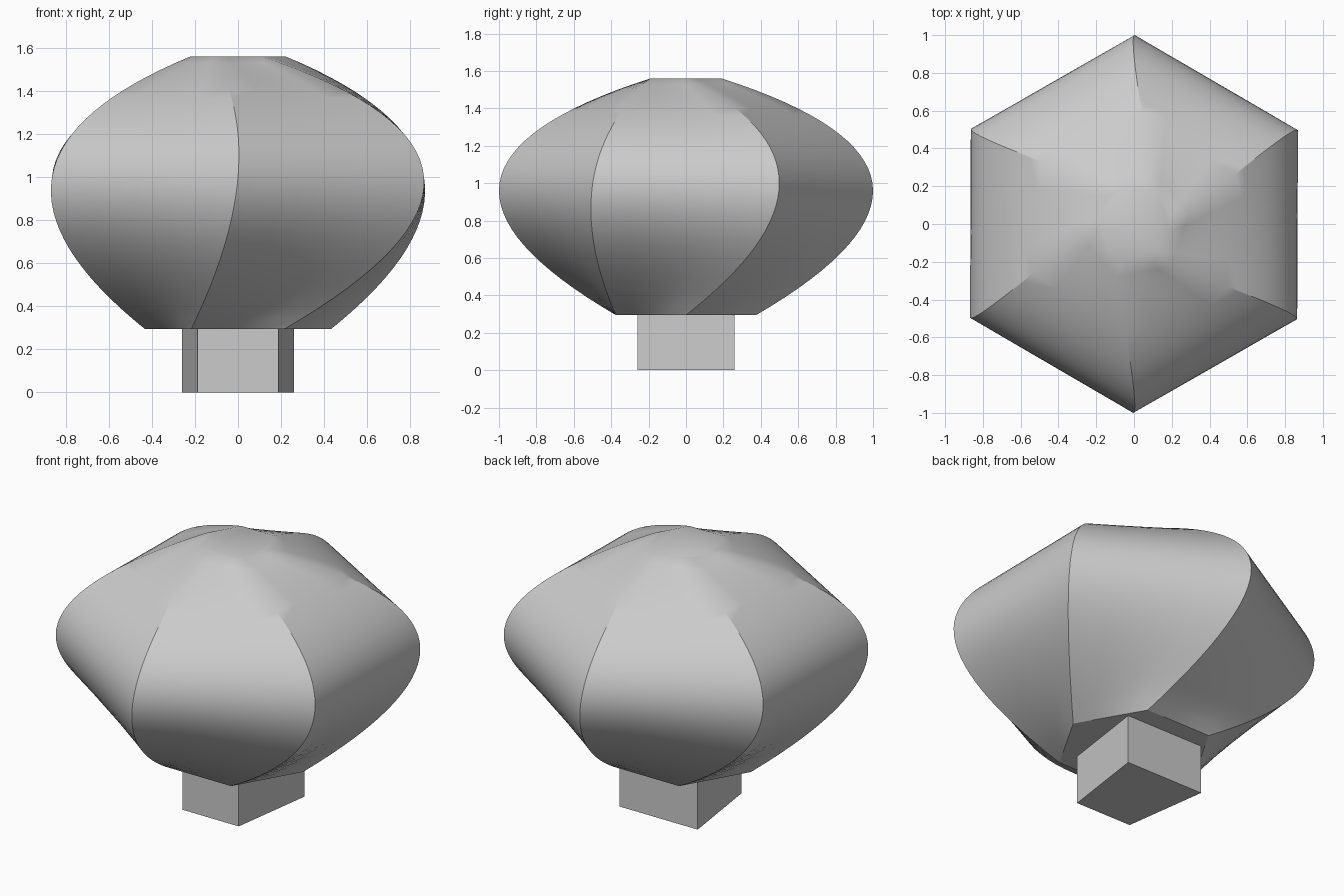
import bpy, bmesh, math
from mathutils import Vector

cube = bpy.data.objects.get("Cube")
if cube:
    bpy.data.objects.remove(cube, do_unlink=True)

# One flat grey for everything
GREY = (0.6, 0.6, 0.6, 1)
grey = bpy.data.materials.new("light_grey")
grey.use_nodes = True
grey.diffuse_color = GREY
grey.node_tree.nodes["Principled BSDF"].inputs["Base Color"].default_value = GREY

SIDES = 6
STEPS = 32      # rows from bottom to top
ACROSS = 4      # columns on each side
SCALE = 0.997


def corner(radius, degrees, z):
    a = math.radians(degrees)
    return Vector((radius * SCALE * math.cos(a), radius * SCALE * math.sin(a), z))


def edge_point(side, t):
    """Parabola through the bottom, middle and top hexagon corners, t from -1 to 1."""
    turn = side * 360 / SIDES
    low, mid, high = corner(0.435, turn, 0.295), corner(1, turn + 30, 1.0), corner(0.22, turn, 1.56)
    return low * (t * (t - 1) / 2) + mid * (1 - t * t) + high * (t * (t + 1) / 2)


def make_object(name, rings):
    """Skin a stack of closed rings and cap both ends."""
    bm = bmesh.new()
    rows = [[bm.verts.new(p) for p in ring] for ring in rings]
    count = len(rows[0])
    for lower, upper in zip(rows, rows[1:]):
        for i in range(count):
            j = (i + 1) % count
            bm.faces.new((lower[i], lower[j], upper[j], upper[i]))
    bm.faces.new(rows[0][::-1])
    bm.faces.new(rows[-1])
    bmesh.ops.recalc_face_normals(bm, faces=bm.faces)
    mesh = bpy.data.meshes.new(name)
    bm.to_mesh(mesh)
    bm.free()
    mesh.materials.append(grey)
    obj = bpy.data.objects.new(name, mesh)
    bpy.context.collection.objects.link(obj)
    return obj


# Twisted hexagonal bulb, lofted with straight sides between the curved edges
rings = []
for k in range(STEPS + 1):
    t = 2 * k / STEPS - 1
    rings.append([edge_point(s, t).lerp(edge_point(s + 1, t), c / ACROSS)
                  for s in range(SIDES) for c in range(ACROSS)])
bulb = make_object("twisted_bulb", rings)
bpy.ops.object.select_all(action="DESELECT")
bulb.select_set(True)
bpy.context.view_layer.objects.active = bulb
bpy.ops.object.shade_smooth_by_angle(angle=math.radians(30))

# Foot block, narrower at the front
outline = [(-0.187, -0.26), (0.187, -0.26), (0.26, 0.26), (-0.26, 0.26)]
make_object("foot_block", [[Vector((x, y, z)) for x, y in outline] for z in (0, 0.295)])
